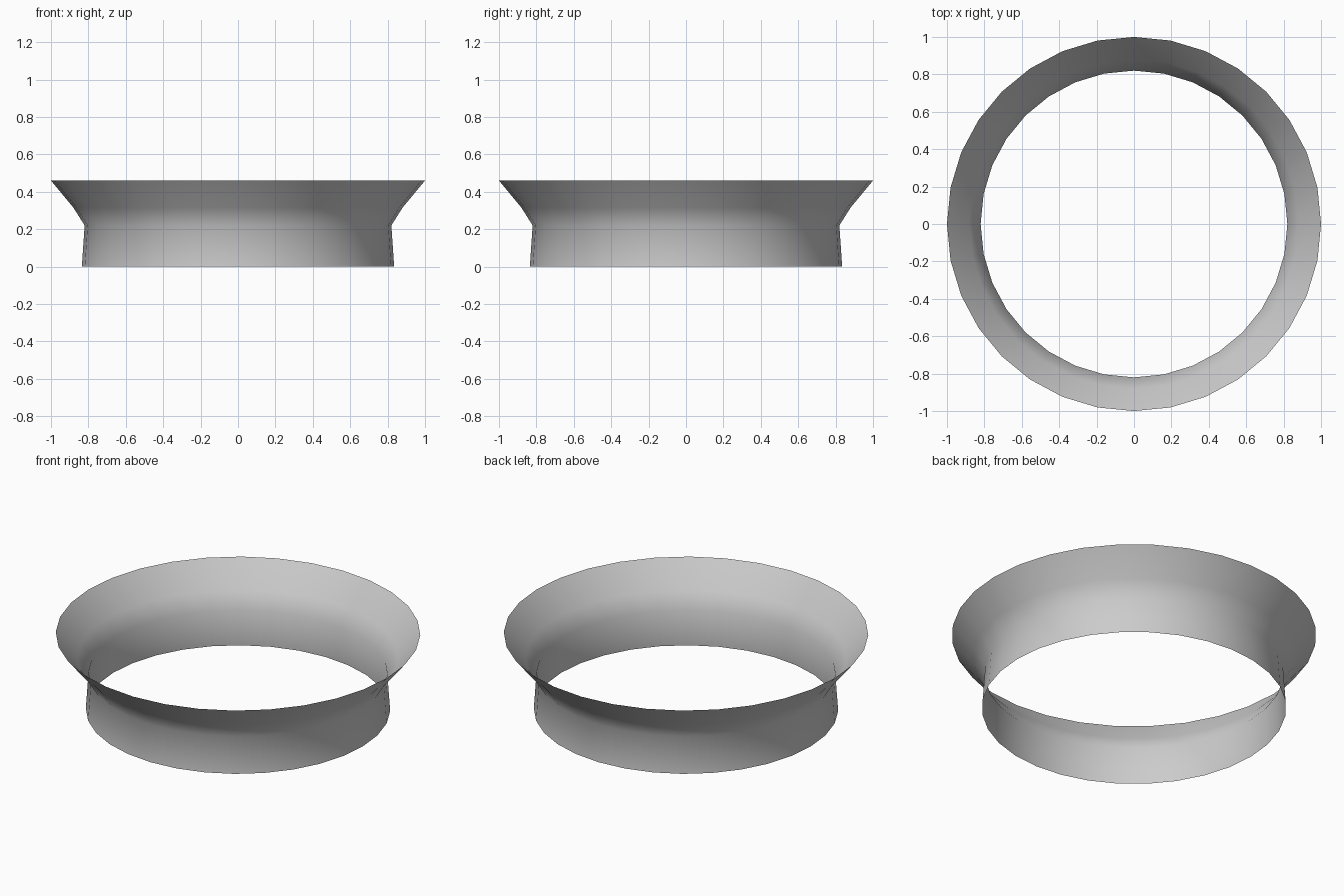
import bpy
import bmesh
from math import cos, sin, tau

if "Cube" in bpy.data.objects:
    bpy.data.objects.remove(bpy.data.objects["Cube"])

SIDES = 32
# (radius, height) from the foot up to the flared lip
PROFILE = [(0.835, 0.0), (0.82, 0.22), (0.88, 0.315), (1.0, 0.46)]

# Open single-walled collar: revolve the profile
bm = bmesh.new()
rings = [[bm.verts.new((r * cos(tau * i / SIDES), r * sin(tau * i / SIDES), z))
          for i in range(SIDES)] for r, z in PROFILE]
for low, high in zip(rings, rings[1:]):
    for i in range(SIDES):
        j = (i + 1) % SIDES
        face = bm.faces.new((low[i], low[j], high[j], high[i]))
        face.smooth = True

mesh = bpy.data.meshes.new("flared_collar")
bm.to_mesh(mesh)
bm.free()
collar = bpy.data.objects.new("flared_collar", mesh)
bpy.context.collection.objects.link(collar)
